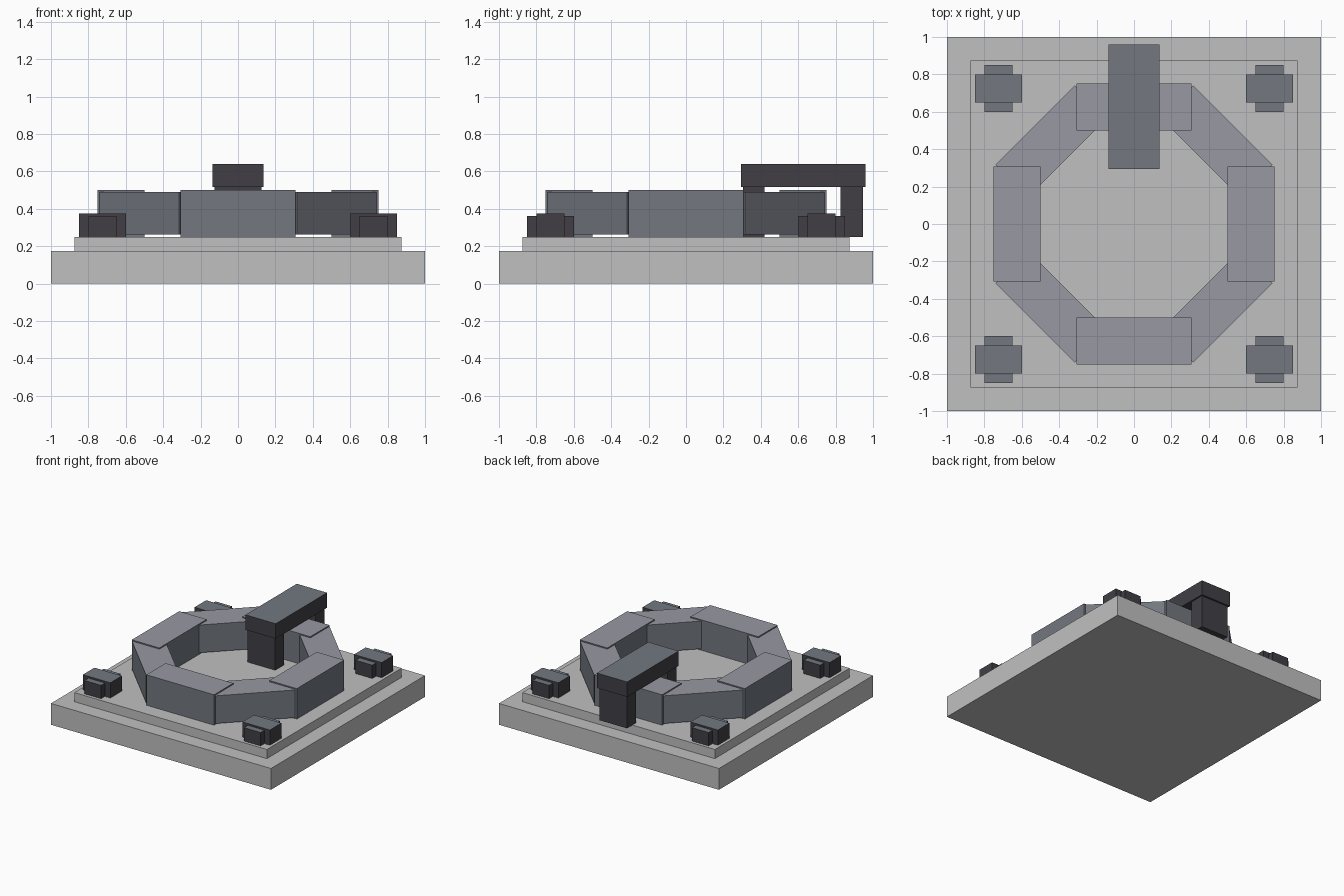
import bpy, bmesh, math
from mathutils import Matrix

cube = bpy.data.objects.get("Cube")
if cube:
    bpy.data.objects.remove(cube, do_unlink=True)


def material(name, rgb):
    """Flat material from 0-255 display values."""
    lin = [((c / 255 + 0.055) / 1.055) ** 2.4 for c in rgb] + [1.0]
    m = bpy.data.materials.new(name)
    m.use_nodes = True
    m.diffuse_color = lin
    m.node_tree.nodes["Principled BSDF"].inputs["Base Color"].default_value = lin
    return m


stone = material("light grey stone", (192, 192, 192))
lilac = material("lilac grey", (152, 152, 164))
slate = material("slate grey", (115, 120, 128))
dark = material("dark charcoal", (65, 63, 69))


def box(name, lo, hi, side, top=None, angle=0.0):
    """Box between two corners, turned about z; upward faces take the top colour."""
    bm = bmesh.new()
    bmesh.ops.create_cube(bm, size=1)
    size = [b - a for a, b in zip(lo, hi)]
    mid = [(a + b) / 2 for a, b in zip(lo, hi)]
    bm.transform(Matrix.Rotation(angle, 4, 'Z') @ Matrix.Translation(mid)
                 @ Matrix.Diagonal((*size, 1)))
    bm.normal_update()
    mesh = bpy.data.meshes.new(name)
    mesh.materials.append(side)
    if top:
        mesh.materials.append(top)
        for f in bm.faces:
            f.material_index = 1 if f.normal.z > 0.5 else 0
    bm.to_mesh(mesh)
    bm.free()
    ob = bpy.data.objects.new(name, mesh)
    bpy.context.collection.objects.link(ob)
    return ob


# Stepped square base
box("base_slab", (-1, -1, 0), (1, 1, 0.175), stone)
box("base_step", (-0.875, -0.875, 0.175), (0.875, 0.875, 0.25), stone)

# Eight-sided ring: straight blocks with slightly smaller diagonal blocks between
for i in range(4):
    a = i * math.pi / 2
    box(f"ring_straight_{i + 1}", (-0.3075, 0.5, 0.25), (0.3075, 0.75, 0.5),
        slate, lilac, a)
    box(f"ring_diagonal_{i + 1}", (-0.30, 0.502, 0.262), (0.30, 0.747, 0.49),
        slate, lilac, a + math.pi / 4)

# Crossed corner blocks
n = 0
for sx in (-1, 1):
    for sy in (-1, 1):
        n += 1
        x, y = sx * 0.725, sy * 0.725
        box(f"corner_block_wide_{n}", (x - 0.125, y - 0.075, 0.25),
            (x + 0.125, y + 0.075, 0.375), dark, slate)
        box(f"corner_block_deep_{n}", (x - 0.075, y - 0.125, 0.25),
            (x + 0.075, y + 0.125, 0.36), dark, slate)

# Bridge over the back of the ring
box("bridge_inner_post", (-0.125, 0.305, 0.25), (0.125, 0.42, 0.52), dark, slate)
box("bridge_outer_post", (-0.125, 0.825, 0.25), (0.125, 0.945, 0.52), dark, slate)
box("bridge_beam", (-0.1375, 0.293, 0.517), (0.1375, 0.96, 0.64), dark, slate)
